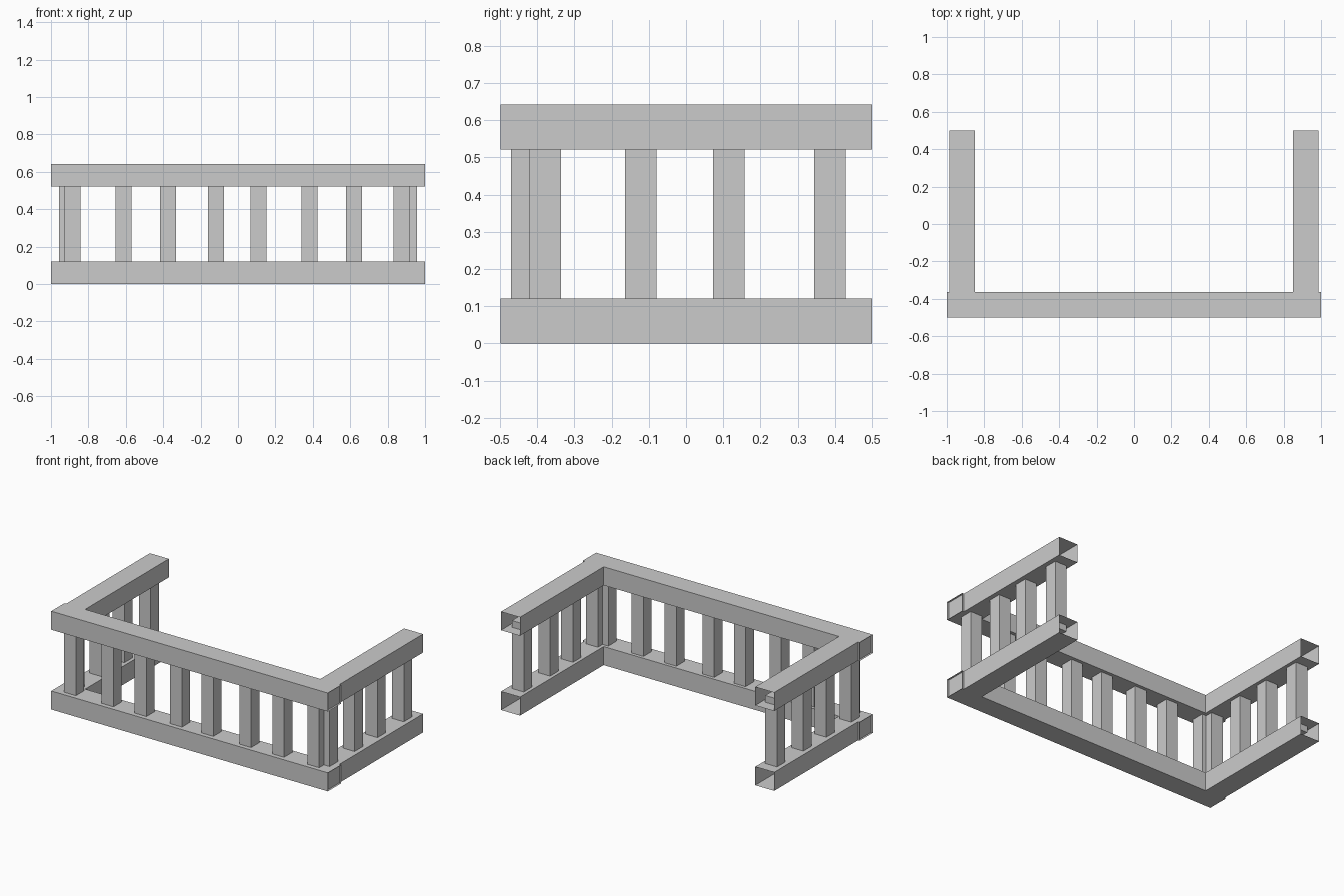
import bpy, bmesh
from mathutils import Vector

if "Cube" in bpy.data.objects:
    bpy.data.objects.remove(bpy.data.objects["Cube"])


def box(name, lo, hi, open_axis=None):
    """Axis-aligned box; open_axis removes both end faces along that axis."""
    lo, hi = Vector(lo), Vector(hi)
    bm = bmesh.new()
    bmesh.ops.create_cube(bm, size=1)
    for v in bm.verts:
        v.co = (lo + hi) / 2 + v.co * (hi - lo)
    bm.normal_update()
    if open_axis is not None:
        ends = [f for f in bm.faces if abs(f.normal[open_axis]) > 0.9]
        bmesh.ops.delete(bm, geom=ends, context='FACES_ONLY')
    mesh = bpy.data.meshes.new(name)
    bm.to_mesh(mesh)
    bm.free()
    obj = bpy.data.objects.new(name, mesh)
    bpy.context.collection.objects.link(obj)
    return obj


RAIL_H, TOP_Z = 0.121, 0.521
POST = 0.085
POST_Z = (0.08, 0.565)          # posts sink a little into both rails

# Hollow rails: long front one and two side ones, lower and upper
for level, z in (("lower", 0.0), ("upper", TOP_Z)):
    box(f"{level}_front_rail", (-1, -0.5, z), (1, -0.364, z + RAIL_H), 0)
    for side, s in (("left", -1), ("right", 1)):
        xs = sorted((s * 0.85, s * 0.987))
        box(f"{level}_{side}_rail", (xs[0], -0.498, z), (xs[1], 0.5, z + RAIL_H), 1)


def post(name, x, y):
    h = POST / 2
    box(name, (x - h, y - h, POST_Z[0]), (x + h, y + h, POST_Z[1]))


# Front balusters, slightly uneven spacing
for i, x in enumerate((-0.885, -0.613, -0.375, -0.118, 0.109, 0.382, 0.62, 0.874)):
    post(f"front_baluster_{i + 1}", x, -0.428)

# Side balusters
for side, s in (("left", -1), ("right", 1)):
    for i, y in enumerate((-0.379, -0.122, 0.115, 0.386)):
        post(f"{side}_baluster_{i + 1}", s * 0.915, y)
